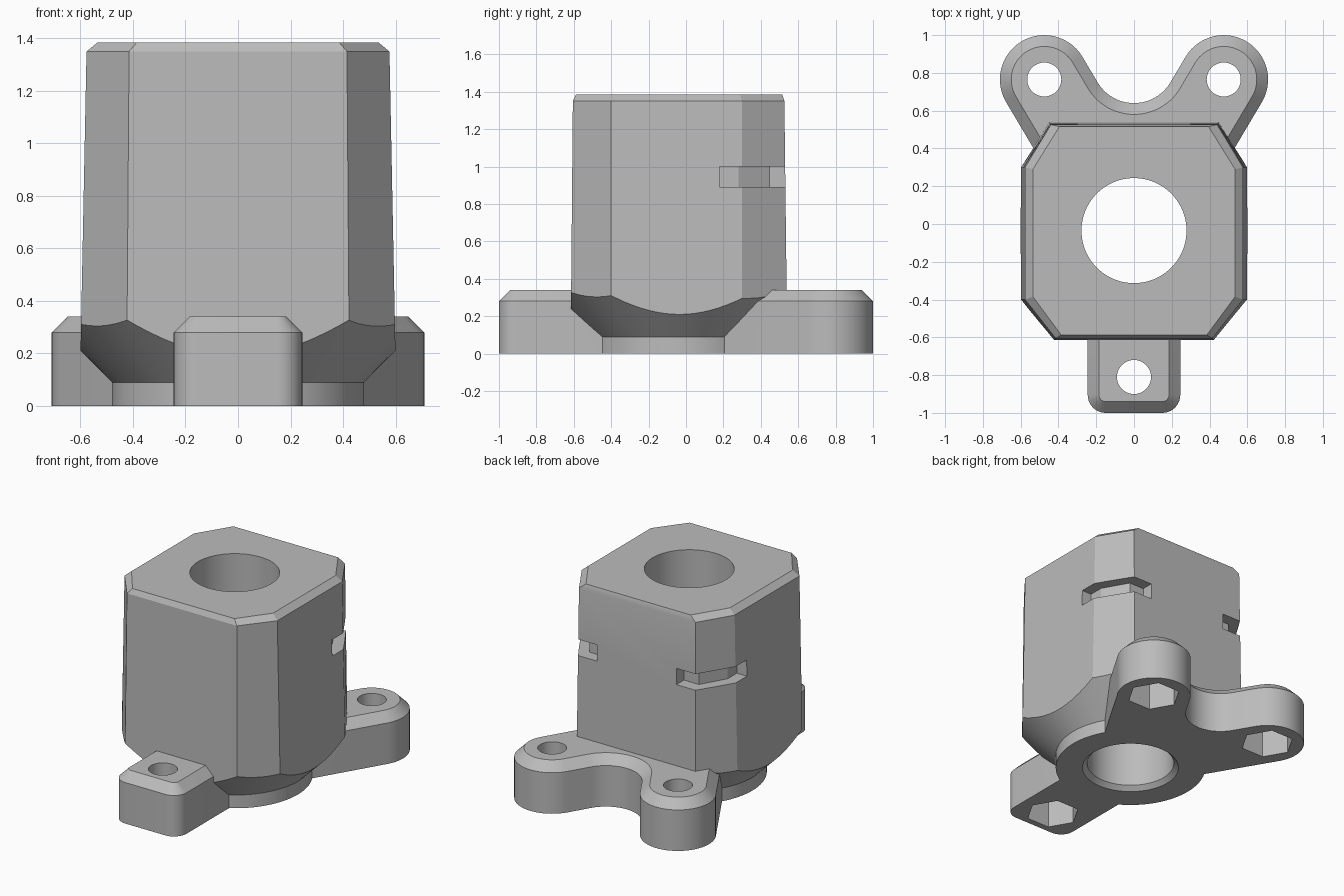
import bpy, bmesh
from math import sin, cos, pi, atan2

if "Cube" in bpy.data.objects:
    bpy.data.objects.remove(bpy.data.objects["Cube"], do_unlink=True)

BORE_Y = -0.035
LOBE = (0.475, 0.765)
HOLES = [LOBE, (-LOBE[0], LOBE[1]), (0, -0.81)]

grey = bpy.data.materials.new("plain grey")
grey.use_nodes = True
grey.diffuse_color = (0.5, 0.5, 0.5, 1)
grey.node_tree.nodes["Principled BSDF"].inputs["Base Color"].default_value = grey.diffuse_color


def arc(cx, cy, r, a0, a1, n):
    return [(cx + r * cos(a0 + (a1 - a0) * i / n), cy + r * sin(a0 + (a1 - a0) * i / n))
            for i in range(n + 1)]


def circle(cx, cy, r, n=96):
    return arc(cx, cy, r, 0, 2 * pi, n)[:-1]


def mirrored(half):
    """Close a right-hand half outline with its mirror image."""
    return half + [(-x, y) for x, y in reversed(half) if abs(x) > 1e-5]


def loft(name, sections):
    """Solid through stacked outlines, each given as (z, points)."""
    bm = bmesh.new()
    rings = [[bm.verts.new((x, y, z)) for x, y in pts] for z, pts in sections]
    n = len(rings[0])
    for low, high in zip(rings, rings[1:]):
        for i in range(n):
            j = (i + 1) % n
            bm.faces.new((low[i], low[j], high[j], high[i]))
    bm.faces.new(rings[0][::-1])
    bm.faces.new(rings[-1])
    bmesh.ops.recalc_face_normals(bm, faces=bm.faces)
    mesh = bpy.data.meshes.new(name)
    bm.to_mesh(mesh)
    bm.free()
    mesh.materials.append(grey)
    ob = bpy.data.objects.new(name, mesh)
    bpy.context.collection.objects.link(ob)
    return ob


def combine(target, tool, operation):
    """Apply a boolean and discard the tool."""
    mod = target.modifiers.new("boolean", "BOOLEAN")
    mod.operation, mod.solver, mod.object = operation, "EXACT", tool
    bpy.context.view_layer.objects.active = target
    bpy.ops.object.modifier_apply(modifier=mod.name)
    bpy.data.objects.remove(tool, do_unlink=True)


# Tapered eight-sided housing with a chamfered top
housing = loft("motor_housing", [
    (0.0, mirrored([(0.425, -0.617), (0.604, -0.4), (0.604, 0.3), (0.45, 0.542)])),
    (1.35, mirrored([(0.415, -0.605), (0.577, -0.4), (0.577, 0.3), (0.44, 0.526)])),
    (1.385, mirrored([(0.385, -0.588), (0.535, -0.385), (0.535, 0.29), (0.395, 0.515)])),
])

# Conical underside with a round collar
cone = loft("cone_tool", [(z, circle(0, BORE_Y, r)) for z, r in
                          ((0, 0.48), (0.09, 0.48), (1.59, 1.98))])
combine(housing, cone, "INTERSECT")


# Two-armed rear plate, its arms joined by a concave curve
def rear_outline(inset):
    w, fillet = 0.235 - inset, 0.224 + inset
    t = atan2(LOBE[1] - BORE_Y, LOBE[0])
    start = [(w * sin(t), BORE_Y - w * cos(t))]
    lobe = arc(*LOBE, w, t - pi / 2, t + pi / 2, 28)
    valley = arc(0, BORE_Y + (w + fillet) / cos(t), fillet, t - pi / 2, -pi / 2, 14)
    return mirrored(start + lobe + valley)


# Front foot with rounded corners
def foot_outline(inset):
    w, r = 0.245 - inset, 0.095 - inset
    return mirrored(arc(w - r, -1 + inset + r, r, -pi / 2, 0, 10) + [(w, BORE_Y)])


for name, outline in (("rear_plate", rear_outline), ("front_foot", foot_outline)):
    plate = loft(name, [(0, outline(0)), (0.28, outline(0)), (0.34, outline(0.06))])
    combine(housing, plate, "UNION")

# Central bore with a bevelled mouth underneath
bore = loft("bore_tool", [(z, circle(0, BORE_Y, r)) for z, r in
                          ((-0.03, 0.338), (0.03, 0.278), (1.6, 0.278))])
combine(housing, bore, "DIFFERENCE")

# Screw holes with hexagonal nut pockets underneath
for x, y in HOLES:
    combine(housing, loft("screw_tool", [(z, circle(x, y, 0.09, 40)) for z in (-0.1, 0.5)]),
            "DIFFERENCE")
    combine(housing, loft("nut_tool", [(z, circle(x, y, 0.17, 6)) for z in (-0.1, 0.22)]),
            "DIFFERENCE")

# Tie slots wrapped round the rear corners
slot = [(0.7, 0.18), (0.7, 0.7), (0.3, 0.7), (0.3, 0.45), (0.412, 0.45), (0.51, 0.28), (0.51, 0.18)]
for side in (1, -1):
    pts = [(side * x, y) for x, y in slot]
    combine(housing, loft("slot_tool", [(0.89, pts), (1.0, pts)]), "DIFFERENCE")

# Smooth the round walls, keep the facets crisp
bpy.ops.object.select_all(action="DESELECT")
housing.select_set(True)
bpy.context.view_layer.objects.active = housing
bpy.ops.object.shade_smooth_by_angle(angle=0.3)
